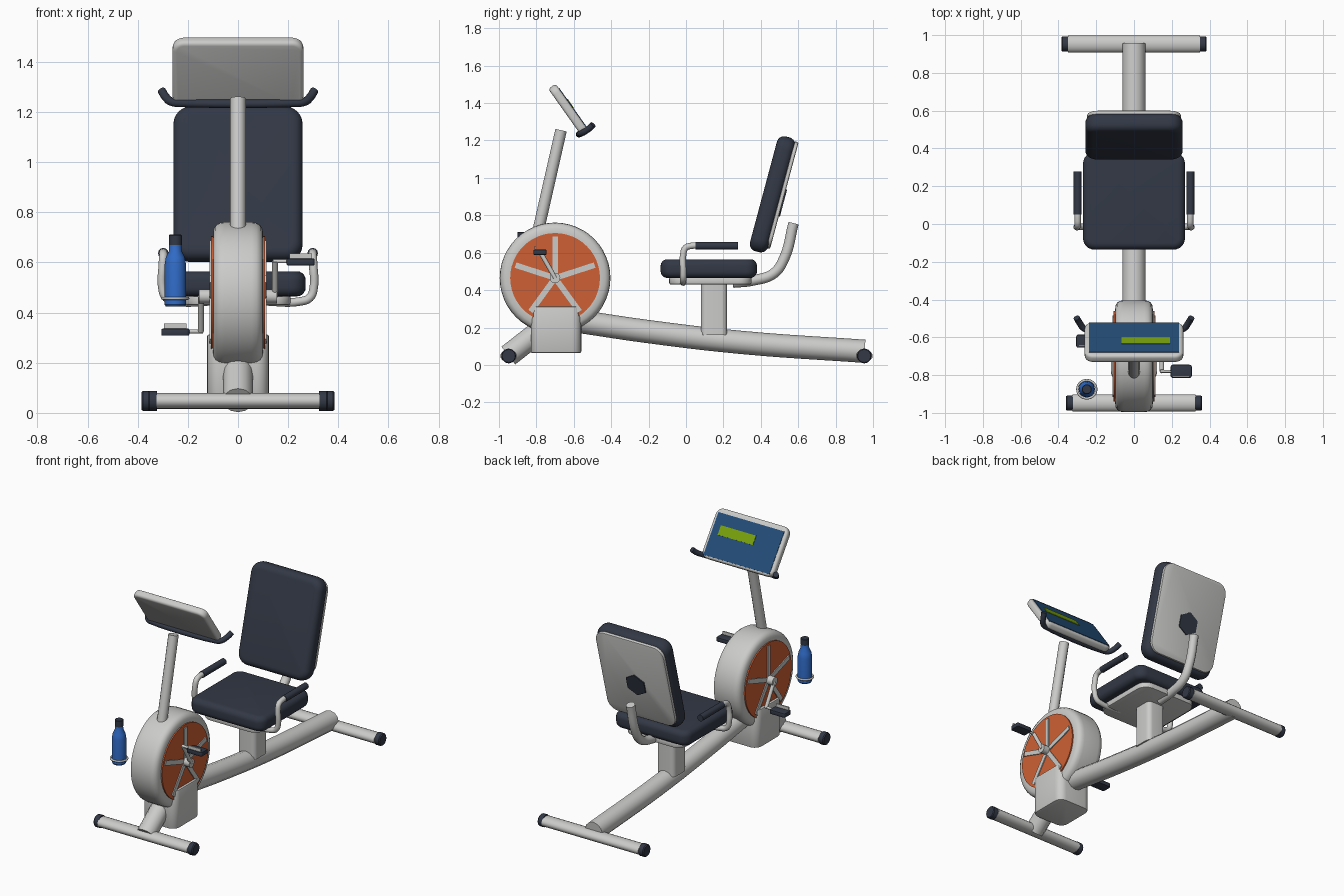
import bpy, bmesh, math
from mathutils import Matrix, Vector

if "Cube" in bpy.data.objects:
    bpy.data.objects.remove(bpy.data.objects["Cube"])


def mat(name, rgb):
    m = bpy.data.materials.new(name)
    m.diffuse_color = (*rgb, 1)
    m.use_nodes = True
    m.node_tree.nodes["Principled BSDF"].inputs["Base Color"].default_value = m.diffuse_color
    return m


GREY = mat("light grey", (0.6, 0.6, 0.59))
DARK = mat("dark navy", (0.032, 0.04, 0.06))
ORANGE = mat("orange", (0.62, 0.115, 0.035))
SCREEN = mat("screen blue", (0.017, 0.075, 0.19))
GREEN = mat("display green", (0.19, 0.36, 0.004))
BLUE = mat("bottle blue", (0.03, 0.15, 0.58))


def finish(ob, m, angle=35):
    ob.data.materials.clear()
    ob.data.materials.append(m)
    bpy.ops.object.select_all(action='DESELECT')
    ob.select_set(True)
    bpy.context.view_layer.objects.active = ob
    bpy.ops.object.shade_smooth_by_angle(angle=math.radians(angle))
    return ob


def from_bm(name, bm, m, matrix=Matrix()):
    bmesh.ops.recalc_face_normals(bm, faces=bm.faces)
    me = bpy.data.meshes.new(name)
    bm.to_mesh(me)
    bm.free()
    ob = bpy.data.objects.new(name, me)
    bpy.context.collection.objects.link(ob)
    ob.matrix_world = matrix
    return finish(ob, m)


def slab(name, size, m, matrix, corner=0.0, edge=0.0, segs=4):
    """Box with rounded corners (in plan) and then rounded rims."""
    bm = bmesh.new()
    bmesh.ops.create_cube(bm, size=1)
    bmesh.ops.scale(bm, vec=size, verts=bm.verts)
    if corner:
        up = [e for e in bm.edges
              if abs(e.verts[0].co.z - e.verts[1].co.z) > size[2] * 0.5]
        bmesh.ops.bevel(bm, geom=up, offset=corner, segments=6, profile=0.5,
                        affect='EDGES')
    if edge:
        rim = [e for e in bm.edges if e.calc_face_angle(0) > 0.6]
        bmesh.ops.bevel(bm, geom=rim, offset=edge, segments=segs, profile=0.5,
                        affect='EDGES')
    return from_bm(name, bm, m, matrix)


def lathe(name, profile, m, matrix, segs=32):
    """Revolve (radius, height) points around local z."""
    bm = bmesh.new()
    rings = []
    for r, h in profile:
        rings.append([bm.verts.new((r * math.cos(a), r * math.sin(a), h))
                      for a in (2 * math.pi * i / segs for i in range(segs))])
    for a, b in zip(rings, rings[1:]):
        for i in range(segs):
            j = (i + 1) % segs
            bm.faces.new((a[i], a[j], b[j], b[i]))
    bm.faces.new(rings[0])
    bm.faces.new(rings[-1])
    return from_bm(name, bm, m, matrix)


def tube(name, pts, r, m, curved=False, cyclic=False):
    """Round tube along a path, straight or smoothly curved."""
    cu = bpy.data.curves.new(name, 'CURVE')
    cu.dimensions = '3D'
    cu.bevel_depth, cu.bevel_resolution, cu.use_fill_caps = r, 4, True
    cu.resolution_u = 6
    sp = cu.splines.new('BEZIER')
    sp.bezier_points.add(len(pts) - 1)
    for bp, p in zip(sp.bezier_points, pts):
        bp.co = p
        bp.handle_left_type = bp.handle_right_type = 'AUTO' if curved else 'VECTOR'
    sp.use_cyclic_u = cyclic
    ob = bpy.data.objects.new(name, cu)
    bpy.context.collection.objects.link(ob)
    bpy.ops.object.select_all(action='DESELECT')
    ob.select_set(True)
    bpy.context.view_layer.objects.active = ob
    bpy.ops.object.convert(target='MESH')
    return finish(bpy.context.object, m, 50)


T = Matrix.Translation
ALONG_X = Matrix.Rotation(math.pi / 2, 4, 'Y')


def rot_x(deg):
    return Matrix.Rotation(math.radians(deg), 4, 'X')


# Floor bars with end caps
for label, y, half in (("front", -0.948, 0.325), ("rear", 0.953, 0.35)):
    place = T((0, y, 0.048)) @ Matrix.Diagonal((1, 1.2, 0.85, 1)) @ ALONG_X
    lathe(label + "_floor_bar", [(0.038, -half), (0.038, half)], GREY, place, 16)
    for s in (-1, 1):
        lathe(label + "_bar_cap",
              [(0.04, -0.018), (0.04, 0.012), (0.035, 0.018)] if s > 0 else
              [(0.035, -0.018), (0.04, -0.012), (0.04, 0.018)],
              DARK, T((s * (half + 0.017), y, 0.048)) @ ALONG_X, 12)

# Frame: long curved beam, front strut, seat post, console post
tube("main_beam", [(0, -0.62, 0.24), (0, -0.2, 0.178), (0, 0.3, 0.12),
                   (0, 0.955, 0.073)], 0.062, GREY, True)
tube("front_strut", [(0, -0.95, 0.05), (0, -0.72, 0.23)], 0.06, GREY)
slab("seat_post", (0.13, 0.14, 0.28), GREY, T((0, 0.15, 0.3)), 0.03)
tube("console_post", [(0, -0.81, 0.63), (0, -0.668, 1.255)], 0.031, GREY)

# Flywheel housing, side discs and spokes
WY, WZ = -0.70, 0.465
half = [(0.245, 0.1), (0.268, 0.098), (0.284, 0.089), (0.293, 0.074), (0.296, 0.055)]
lathe("flywheel_cover", half + [(r, -h) for r, h in reversed(half)], GREY,
      T((0, WY, WZ)) @ ALONG_X, 48)
slab("flywheel_base", (0.246, 0.27, 0.25), GREY, T((0, -0.695, 0.188)), 0.05, 0.008, 2)
for s in (-1, 1):
    lathe("side_disc", [(0.24, -0.005), (0.24, 0.005)], ORANGE,
          T((s * 0.103, WY, WZ)) @ ALONG_X, 48)
    for k in range(5):
        slab("spoke", (0.008, 0.03, 0.22), GREY,
             T((s * 0.11, WY, WZ)) @ rot_x(72 * k) @ T((0, 0, 0.112)))
    # Crank and pedal, opposite on each side
    py, pz = WY - s * 0.08, WZ + s * 0.14
    tube("crank_hub", [(s * 0.1, WY, WZ), (s * 0.155, WY, WZ)], 0.028, GREY)
    tube("crank_arm", [(s * 0.148, WY, WZ), (s * 0.148, py, pz)], 0.012, GREY)
    tube("pedal_axle", [(s * 0.14, py, pz), (s * 0.2, py, pz)], 0.008, GREY)
    slab("pedal", (0.112, 0.07, 0.028), DARK, T((s * 0.25, py, pz - 0.003)), 0.012, 0.005, 2)
    slab("pedal_reflector", (0.09, 0.008, 0.03), GREY, T((s * 0.25, py - 0.025, pz + 0.016)))

# Console with screen and display
panel = T((0, -0.626, 1.361)) @ rot_x(-54.7)
slab("console", (0.522, 0.315, 0.048), GREY, panel, 0.045, 0.016)
slab("screen", (0.478, 0.27, 0.006), SCREEN, panel @ T((0, 0.008, 0.024)))
slab("display", (0.255, 0.06, 0.004), GREEN, panel @ T((0.0625, -0.025, 0.028)))
bar = [(0.304, -0.497, 1.285), (0.29, -0.52, 1.262), (0.262, -0.555, 1.24), (0.22, -0.565, 1.236)]
tube("console_handlebar", bar + [(-x, y, z) for x, y, z in reversed(bar)],
     0.017, DARK, True)

# Seat
slab("seat_cushion", (0.54, 0.515, 0.1), DARK, T((0, 0.122, 0.515)), 0.06, 0.035, 5)
slab("seat_plate", (0.42, 0.44, 0.04), GREY, T((0, 0.13, 0.45)), 0.07, 0.008, 2)

# Backrest, rear shell and bracket pad
back = T((0, 0.4625, 0.912)) @ rot_x(75)
slab("backrest_cushion", (0.515, 0.635, 0.1), DARK, back, 0.07, 0.04, 5)
slab("backrest_shell", (0.495, 0.59, 0.022), GREY, back @ T((0, 0.01, -0.052)), 0.07, 0.008, 2)
lathe("backrest_pad", [(0.075, -0.004), (0.075, 0.004)], DARK,
      back @ T((0, -0.03, -0.065)) @ Matrix.Rotation(math.pi / 2, 4, 'Z'), 6)
tube("backrest_support", [(0, 0.25, 0.44), (0, 0.36, 0.452), (0, 0.47, 0.49),
                          (0, 0.525, 0.57), (0, 0.575, 0.758)], 0.028, GREY, True)

# Armrests
for s in (-1, 1):
    tube("armrest_tube", [(s * x, y, z) for x, y, z in (
        (0.1, -0.015, 0.445), (0.25, -0.015, 0.445), (0.287, -0.015, 0.46),
        (0.302, -0.015, 0.5), (0.3, -0.015, 0.59), (0.298, -0.003, 0.625),
        (0.298, 0.03, 0.637), (0.298, 0.08, 0.637))], 0.017, GREY, True)
    tube("armrest_grip", [(s * 0.298, 0.05, 0.637), (s * 0.298, 0.278, 0.637)], 0.021, DARK)

# Water bottle, cap and wire holder
spot = T((-0.25, -0.875, 0))
lathe("bottle", [(0.038, 0.425), (0.043, 0.432), (0.043, 0.59), (0.038, 0.62),
                 (0.026, 0.645), (0.024, 0.675)], BLUE, spot, 24)
lathe("bottle_cap", [(0.026, 0.67), (0.026, 0.708), (0.023, 0.711)], DARK, spot, 16)
tube("bottle_holder", [(-0.25 + 0.05 * math.cos(a), -0.875 + 0.048 * math.sin(a), 0.457)
                       for a in (math.pi * i / 4 for i in range(8))],
     0.006, GREY, True, True)
